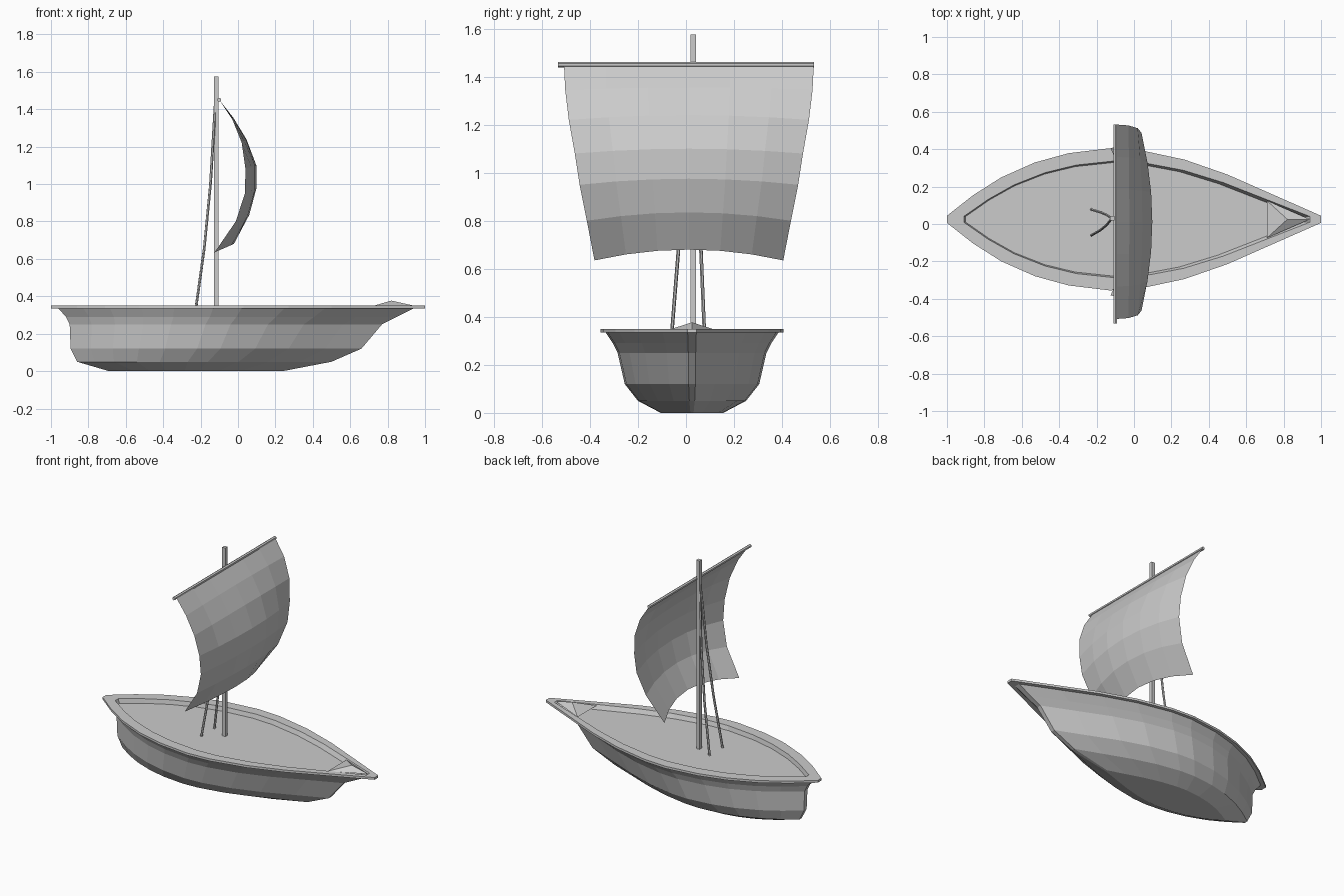
import bpy, bmesh
from mathutils import Vector

if "Cube" in bpy.data.objects:
    bpy.data.objects.remove(bpy.data.objects["Cube"])

CY = 0.025  # hull centreline

# Half plan outline of the hull: (x, half width), both normalised to 1
PLAN = [(-1, .05), (-.86, .34), (-.71, .59), (-.53, .80), (-.35, .93), (-.13, 1),
        (.03, .975), (.27, .84), (.5, .63), (.75, .34), (1, .05)]


def make_object(name, bm):
    bmesh.ops.recalc_face_normals(bm, faces=bm.faces)
    mesh = bpy.data.meshes.new(name)
    bm.to_mesh(mesh)
    bm.free()
    obj = bpy.data.objects.new(name, mesh)
    bpy.context.collection.objects.link(obj)
    return obj


def loft(name, levels, cap_start=False, cap_end=False):
    """Join plan outlines; each level is (z, x_stern, x_bow, half_width)."""
    bm = bmesh.new()
    rings = []
    for z, x0, x1, half in levels:
        side = [((x0 + x1) / 2 + t * (x1 - x0) / 2, w * half) for t, w in PLAN]
        loop = side + [(x, -w) for x, w in reversed(side)]
        rings.append([bm.verts.new((x, CY + y, z)) for x, y in loop])
    for a, b in zip(rings, rings[1:]):
        n = len(a)
        for i in range(n):
            j = (i + 1) % n
            bm.faces.new((a[i], a[j], b[j], b[i]))
    if cap_start:
        bm.faces.new(rings[0])
    if cap_end:
        bm.faces.new(rings[-1])
    return make_object(name, bm)


def rod(name, points, radius, sides):
    """Sweep a polygon section along a few points."""
    bm = bmesh.new()
    pts = [Vector(p) for p in points]
    for a, b in zip(pts, pts[1:]):
        d = b - a
        m = d.to_track_quat('Z', 'Y').to_matrix().to_4x4()
        m.translation = (a + b) / 2
        bmesh.ops.create_cone(bm, cap_ends=True, segments=sides, radius1=radius,
                              radius2=radius, depth=d.length, matrix=m)
    return make_object(name, bm)


# Hull shell, flat bottom up to the flared top
loft("hull", [
    (0.000, -.69, .24, .13),
    (0.050, -.86, .50, .225),
    (0.120, -.895, .66, .28),
    (0.250, -.90, .77, .31),
    (0.290, -.92, .85, .33),
    (0.335, -.96, .94, .36)], cap_start=True)

# Gunwale strip around the top, with its inner wall
loft("gunwale", [
    (0.335, -.96, .94, .36),
    (0.335, -1.0, 1.0, .38),
    (0.350, -1.0, 1.0, .38),
    (0.350, -.91, .94, .312),
    (0.322, -.90, .90, .303)])

# Deck
loft("deck", [(0.322, -.90, .90, .303)], cap_end=True)

# Raised wedge at the bow
bm = bmesh.new()
stem, peak, left, right = [bm.verts.new(p) for p in (
    (.94, CY, .35), (.82, CY, .377), (.71, CY - .10, .345), (.71, CY + .10, .345))]
for f in ((stem, peak, left), (stem, right, peak), (left, peak, right), (stem, left, right)):
    bm.faces.new(f)
make_object("bow_wedge", bm)

# Mast
bm = bmesh.new()
bmesh.ops.create_cube(bm, size=1)
bmesh.ops.scale(bm, vec=(.024, .024, 1.255), verts=bm.verts)
bmesh.ops.translate(bm, vec=(-.117, .03, .9475), verts=bm.verts)
make_object("mast", bm)

# Yard
rod("yard", [(-.10, -.532, 1.45), (-.10, .532, 1.45)], .011, 6)

# Stays running aft from the mast head
for name, y in (("stay_right", -.06), ("stay_left", .077)):
    rod(name, [(-.118, .03, 1.49), (-.147, .03 + (y - .03) * .4, 1.0),
               (-.18, .03 + (y - .03) * .7, .66), (-.227, y, .322)], .0075, 6)

# Billowing sail: rows of (centre x, centre z, edge x, edge z, half width)
ROWS = [(-.10, 1.45, -.10, 1.45, .52), (-.025, 1.355, -.03, 1.345, .515),
        (.045, 1.24, .02, 1.22, .50), (.098, 1.10, .04, 1.08, .475),
        (.098, .975, .037, .95, .455), (.06, .835, -.012, .80, .425),
        (-.022, .68, -.125, .635, .393)]
COLS = 6
bm = bmesh.new()
grid = []
for cx, cz, ex, ez, half in ROWS:
    row = []
    for i in range(COLS + 1):
        u = -1 + 2 * i / COLS
        k = u * u
        row.append(bm.verts.new((cx + (ex - cx) * k, .012 + u * half, cz + (ez - cz) * k)))
    grid.append(row)
for a, b in zip(grid, grid[1:]):
    for i in range(COLS):
        bm.faces.new((a[i], a[i + 1], b[i + 1], b[i]))
make_object("sail", bm)
